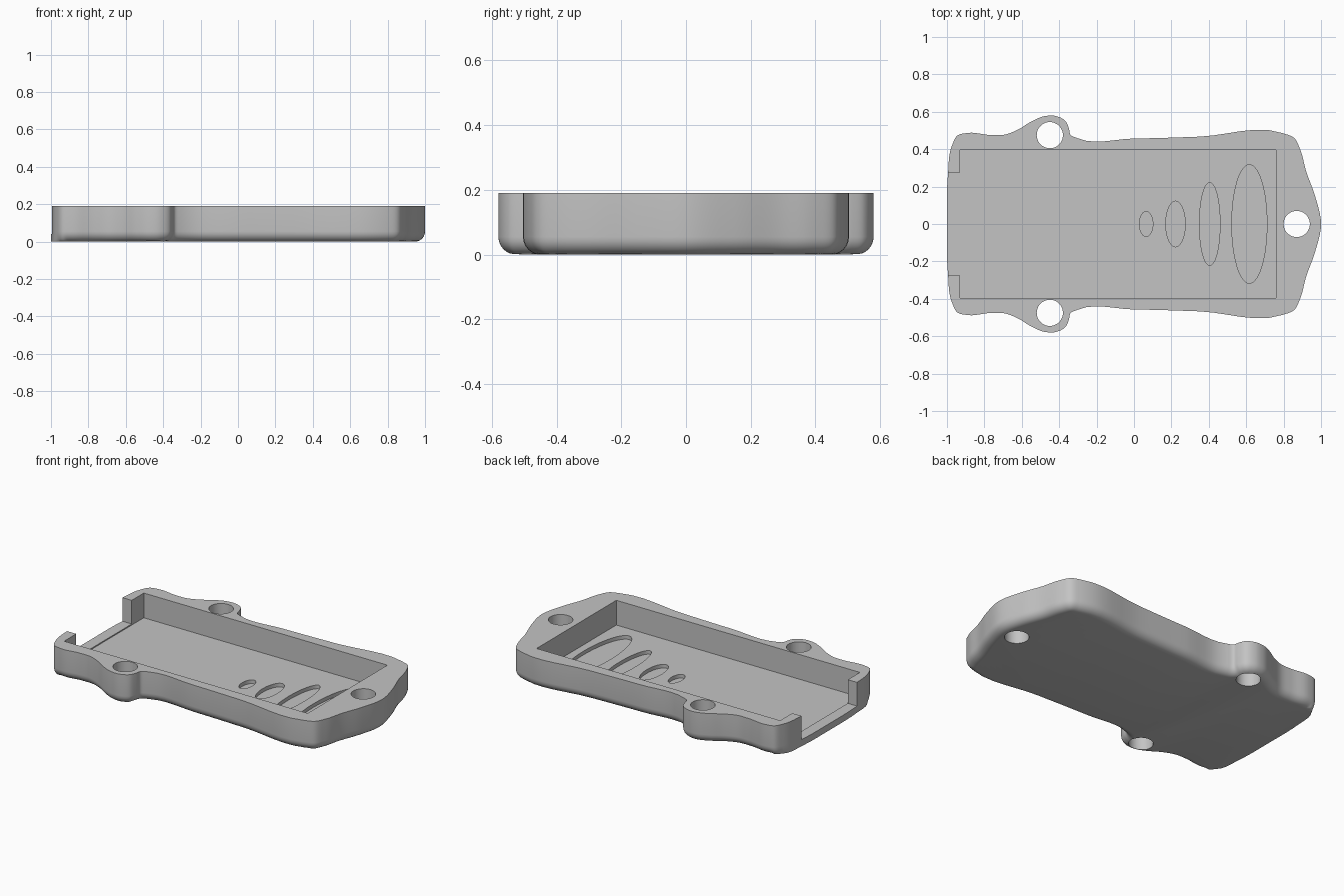
import bpy, bmesh, math
from mathutils import Vector
from mathutils.geometry import interpolate_bezier

cube = bpy.data.objects.get("Cube")
if cube:
    bpy.data.objects.remove(cube, do_unlink=True)

HEIGHT, FLOOR, LIP, FILLET = 0.19, 0.035, 0.042, 0.055

grey = bpy.data.materials.new("plain grey")
grey.use_nodes = True
COLOUR = (0.55, 0.55, 0.55, 1)
grey.diffuse_color = COLOUR
grey.node_tree.nodes["Principled BSDF"].inputs["Base Color"].default_value = COLOUR


def loft(name, rings):
    """Closed solid through stacked anticlockwise rings of equal point count."""
    bm = bmesh.new()
    loops = [[bm.verts.new(p) for p in ring] for ring in rings]
    n = len(loops[0])
    for low, high in zip(loops, loops[1:]):
        for i in range(n):
            j = (i + 1) % n
            bm.faces.new((low[i], low[j], high[j], high[i]))
    caps = [bm.faces.new(loops[0][::-1]), bm.faces.new(loops[-1])]
    bmesh.ops.triangulate(bm, faces=caps)
    mesh = bpy.data.meshes.new(name)
    bm.to_mesh(mesh)
    bm.free()
    mesh.materials.append(grey)
    obj = bpy.data.objects.new(name, mesh)
    bpy.context.collection.objects.link(obj)
    return obj


def prism(name, points, z0, z1):
    return loft(name, [[(x, y, z) for x, y in points] for z in (z0, z1)])


def ellipse(cx, cy, rx, ry, n=64):
    return [(cx + rx * math.cos(2 * math.pi * i / n),
             cy + ry * math.sin(2 * math.pi * i / n)) for i in range(n)]


def box(x0, x1, y):
    return [(x0, -y), (x1, -y), (x1, y), (x0, y)]


def smooth_loop(points, steps=6):
    """Closed smooth curve through the points."""
    pts = [Vector((x, y, 0)) for x, y in points]
    n, out = len(pts), []
    tangents = []
    for i in range(n):
        a, b = pts[i] - pts[i - 1], pts[(i + 1) % n] - pts[i]
        tangents.append((a / a.length * b.length + b / b.length * a.length)
                        / (a.length + b.length))
    for i in range(n):
        p, q = pts[i], pts[(i + 1) % n]
        reach = (q - p).length / 3
        out += interpolate_bezier(p, p + tangents[i] * reach,
                                  q - tangents[(i + 1) % n] * reach, q, steps + 1)[:-1]
    return out


# Outline of the back half, mirrored to the front
half = [(1, 0), (0.968, 0.15), (0.92, 0.283), (0.888, 0.4), (0.856, 0.46),
        (0.79, 0.487), (0.35, 0.467), (0, 0.457), (-0.3, 0.458), (-0.34, 0.478),
        (-0.348, 0.51), (-0.366, 0.55), (-0.417, 0.577), (-0.476, 0.577),
        (-0.545, 0.55), (-0.62, 0.505), (-0.69, 0.478), (-0.77, 0.476),
        (-0.888, 0.487), (-0.945, 0.472), (-0.973, 0.42), (-0.995, 0.26), (-1, 0)]
outline = smooth_loop(half + [(x, -y) for x, y in half[-2:0:-1]])
count = len(outline)

# Inward directions, softened at tight corners; they fade out at the straight end
inward = []
for i, p in enumerate(outline):
    t = Vector()
    for k in range(-3, 4):
        t += (outline[(i + k + 1) % count] - outline[(i + k - 1) % count]).normalized() / 7
    fade = min(1, max(0, (p.x + 0.985) / 0.06))
    inward.append(Vector((-t.y, t.x, 0)) * fade)

# Tray body with a rounded underside
rings = []
for k in range(7):
    a = math.pi / 2 * k / 6
    inset, z = FILLET * (1 - math.sin(a)), FILLET * (1 - math.cos(a))
    rings.append([p + n * inset + Vector((0, 0, z)) for p, n in zip(outline, inward)])
rings.append([p + Vector((0, 0, HEIGHT)) for p in outline])
tray = loft("tray", rings)

# Screw holes, pocket, open end and oval recesses
cutters = [prism("screw_hole_cutter", ellipse(x, y, 0.07, 0.07), -0.1, 0.32)
           for x, y in ((-0.45, 0.475), (-0.45, -0.475), (0.87, 0))]
cutters.append(prism("pocket_cutter", box(-0.93, 0.76, 0.395), FLOOR, 0.3))
cutters.append(prism("end_opening_cutter", box(-1.1, -0.9, 0.275), LIP, 0.31))
for x, rx, ry in ((0.065, 0.036, 0.067), (0.222, 0.052, 0.122),
                  (0.405, 0.055, 0.222), (0.617, 0.094, 0.317)):
    cutters.append(prism("oval_recess_cutter", ellipse(x, 0, rx, ry), 0.012, 0.1))

bpy.context.view_layer.objects.active = tray
for cutter in cutters:
    cutter.hide_render = True
    cut = tray.modifiers.new(cutter.name, "BOOLEAN")
    cut.operation, cut.solver, cut.object = "DIFFERENCE", "MANIFOLD", cutter
    bpy.ops.object.modifier_apply(modifier=cut.name)
    bpy.data.objects.remove(cutter, do_unlink=True)

bpy.ops.object.select_all(action="DESELECT")
tray.select_set(True)
bpy.ops.object.shade_smooth_by_angle(angle=math.radians(30))
